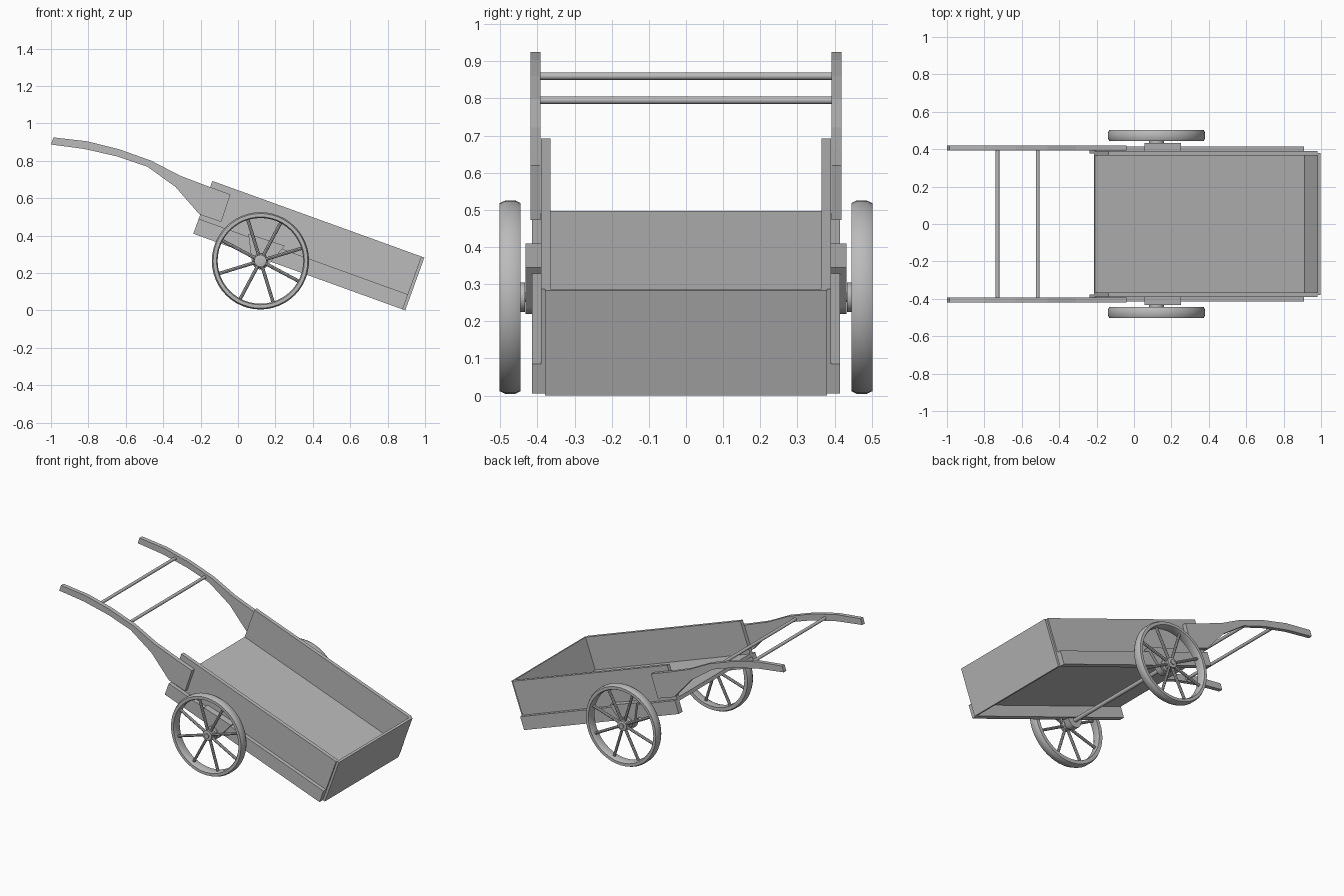
import bpy
import bmesh
import math
from mathutils import Matrix, Vector

cube = bpy.data.objects.get("Cube")
if cube:
    bpy.data.objects.remove(cube, do_unlink=True)

grey = bpy.data.materials.new("plain grey")
grey.use_nodes = True
colour = (0.5, 0.5, 0.5, 1)
grey.diffuse_color = colour
grey.node_tree.nodes["Principled BSDF"].inputs["Base Color"].default_value = colour

SIDES = (("left", 1), ("right", -1))     # seen when facing down the bed; mirrored in y
TILT = math.radians(19.88)
AXLE = Vector((0.12, 0, 0.265))


def finish(name, bm, smooth=False):
    bmesh.ops.recalc_face_normals(bm, faces=bm.faces)
    mesh = bpy.data.meshes.new(name)
    bm.to_mesh(mesh)
    bm.free()
    mesh.materials.append(grey)
    obj = bpy.data.objects.new(name, mesh)
    bpy.context.collection.objects.link(obj)
    if smooth:
        bpy.ops.object.select_all(action='DESELECT')
        obj.select_set(True)
        bpy.context.view_layer.objects.active = obj
        bpy.ops.object.shade_smooth_by_angle(angle=math.radians(35))
    return obj


def prism(name, outline, y0, y1, smooth=False):
    """Extrude an (x, z) outline from y0 to y1."""
    bm = bmesh.new()
    face = bm.faces.new([bm.verts.new((x, y0, z)) for x, z in outline])
    out = bmesh.ops.extrude_face_region(bm, geom=[face])["geom"]
    verts = [v for v in out if isinstance(v, bmesh.types.BMVert)]
    bmesh.ops.translate(bm, verts=verts, vec=(0, y1 - y0, 0))
    return finish(name, bm, smooth)


def board(name, u0, u1, v0, v1, y0, y1):
    """Board in the tilted frame of the bed: u along it, v away from it."""
    c, s = math.cos(TILT), math.sin(TILT)
    corners = ((u0, v0), (u1, v0), (u1, v1), (u0, v1))
    outline = [(-0.21 + u * c + v * s, 0.49 - u * s + v * c) for u, v in corners]
    return prism(name, outline, y0, y1)


def rod(bm, start, end, radius, sides=12):
    start, end = Vector(start), Vector(end)
    turn = (end - start).to_track_quat('Z', 'Y').to_matrix().to_4x4()
    bmesh.ops.create_cone(bm, cap_ends=True, segments=sides, radius1=radius,
                          radius2=radius, depth=(end - start).length,
                          matrix=Matrix.Translation((start + end) / 2) @ turn)


def lathe(name, profile, side, steps, closed):
    """Turn a (radius, y) profile around the axle."""
    bm = bmesh.new()
    verts = [bm.verts.new(AXLE + Vector((r, y * side, 0))) for r, y in profile]
    edges = [bm.edges.new(pair) for pair in zip(verts, verts[1:])]
    if closed:
        edges.append(bm.edges.new((verts[-1], verts[0])))
    bmesh.ops.spin(bm, geom=verts + edges, cent=AXLE, axis=(0, 1, 0),
                   angle=math.tau, steps=steps)
    bmesh.ops.remove_doubles(bm, verts=bm.verts, dist=0.0001)
    return finish(name, bm, True)


# Bed floor and end board
board("floor", 0, 1.19, -0.015, 0.007, -0.376, 0.376)
board("end_board", 1.19, 1.205, -0.085, 0.215, -0.38, 0.38)

# Curved handle with a wide plate at its root
handle = [(-0.987, 0.925), (-0.805, 0.904), (-0.634, 0.861), (-0.463, 0.80),
          (-0.313, 0.722), (-0.17, 0.667), (-0.04, 0.62), (-0.09, 0.473),
          (-0.206, 0.513), (-0.334, 0.66), (-0.484, 0.768), (-0.645, 0.823),
          (-0.82, 0.863), (-1.0, 0.887)]

# Axle bracket: flat top, rounded around the axle
bracket = [(0.055, 0.41), (0.25, 0.345)]
for i in range(9):
    a = math.radians(-35 - i * 17)
    bracket.append((AXLE.x + 0.046 * math.cos(a), AXLE.z + 0.046 * math.sin(a)))

rim = [(0.23, 0.445), (0.253, 0.445), (0.26, 0.459), (0.26, 0.487),
       (0.253, 0.502), (0.235, 0.502), (0.229, 0.49), (0.229, 0.457)]
hub = [(0, 0.434), (0.04, 0.434), (0.04, 0.445), (0.033, 0.452),
       (0.033, 0.49), (0.016, 0.492), (0.016, 0.499), (0, 0.499)]

for label, side in SIDES:
    board(label + "_side_board", 0, 1.19, 0, 0.215, side * 0.365, side * 0.39)
    board(label + "_rail", 0, 1.19, -0.085, 0, side * 0.376, side * 0.415)
    prism(label + "_handle", handle, side * 0.392, side * 0.419)
    prism(label + "_axle_bracket", bracket, side * 0.39, side * 0.432, True)

    # Wheel
    lathe(label + "_wheel_rim", rim, side, 48, True)
    lathe(label + "_wheel_hub", hub, side, 16, False)
    bm = bmesh.new()
    for i in range(8):
        a = math.radians(17 + 45 * i)
        ray = Vector((math.cos(a), 0, math.sin(a)))
        mid = AXLE + Vector((0, side * 0.473, 0))
        rod(bm, mid + ray * 0.02, mid + ray * 0.235, 0.009, 8)
    finish(label + "_wheel_spokes", bm)

# Axle and the two grip bars between the handles
for name, x, z, half, radius in (("axle", AXLE.x, AXLE.z, 0.46, 0.013),
                                 ("upper_crossbar", -0.73, 0.86, 0.395, 0.01),
                                 ("lower_crossbar", -0.515, 0.795, 0.395, 0.01)):
    bm = bmesh.new()
    rod(bm, (x, -half, z), (x, half, z), radius)
    finish(name, bm, True)
